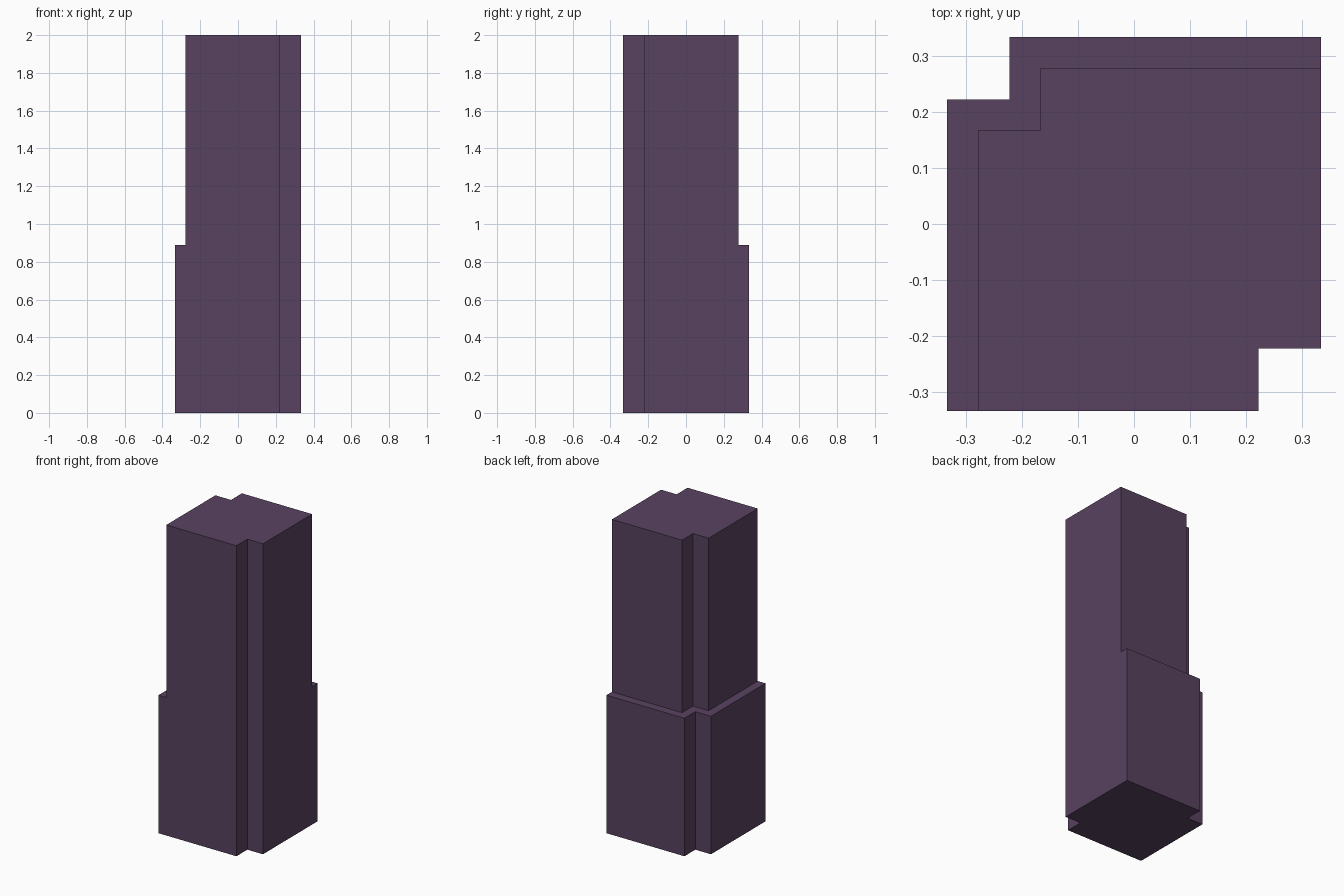
import bpy
import bmesh

if "Cube" in bpy.data.objects:
    bpy.data.objects.remove(bpy.data.objects["Cube"])

U = 1 / 18            # design grid unit
SETBACK_Z = 16 * U    # height of the ledge
TOP_Z = 2.0

mat = bpy.data.materials.new("dusky purple")
mat.diffuse_color = (0.0976, 0.0545, 0.117, 1)
mat.use_nodes = True
mat.node_tree.nodes["Principled BSDF"].inputs["Base Color"].default_value = mat.diffuse_color


def prism(name, outline, z0, z1):
    """Extrude an outline (in grid units) from z0 to z1."""
    bm = bmesh.new()
    base = bm.faces.new([bm.verts.new((x * U, y * U, z0)) for x, y in outline])
    ext = bmesh.ops.extrude_face_region(bm, geom=[base])["geom"]
    bmesh.ops.translate(bm, vec=(0, 0, z1 - z0),
                        verts=[v for v in ext if isinstance(v, bmesh.types.BMVert)])
    bmesh.ops.recalc_face_normals(bm, faces=bm.faces)
    mesh = bpy.data.meshes.new(name)
    bm.to_mesh(mesh)
    bm.free()
    mesh.materials.append(mat)
    obj = bpy.data.objects.new(name, mesh)
    bpy.context.collection.objects.link(obj)
    return obj


# Tower: square plan with two opposite corners notched
tower = prism("tower", [(-6, -6), (4, -6), (4, -4), (6, -4),
                        (6, 6), (-4, 6), (-4, 4), (-6, 4)], 0, TOP_Z)

# Setback cutter: trims the left and back sides above the ledge
cutter = prism("setback_cutter", [(-5, -8), (-5, 3), (-3, 3), (-3, 5),
                                  (8, 5), (8, 8), (-8, 8), (-8, -8)],
               SETBACK_Z, TOP_Z + 0.2)
cutter.hide_render = True

cut = tower.modifiers.new("setback", "BOOLEAN")
cut.operation = "DIFFERENCE"
cut.solver = "EXACT"
cut.object = cutter
bpy.context.view_layer.objects.active = tower
tower.select_set(True)
bpy.ops.object.modifier_apply(modifier=cut.name)
bpy.data.objects.remove(cutter, do_unlink=True)
